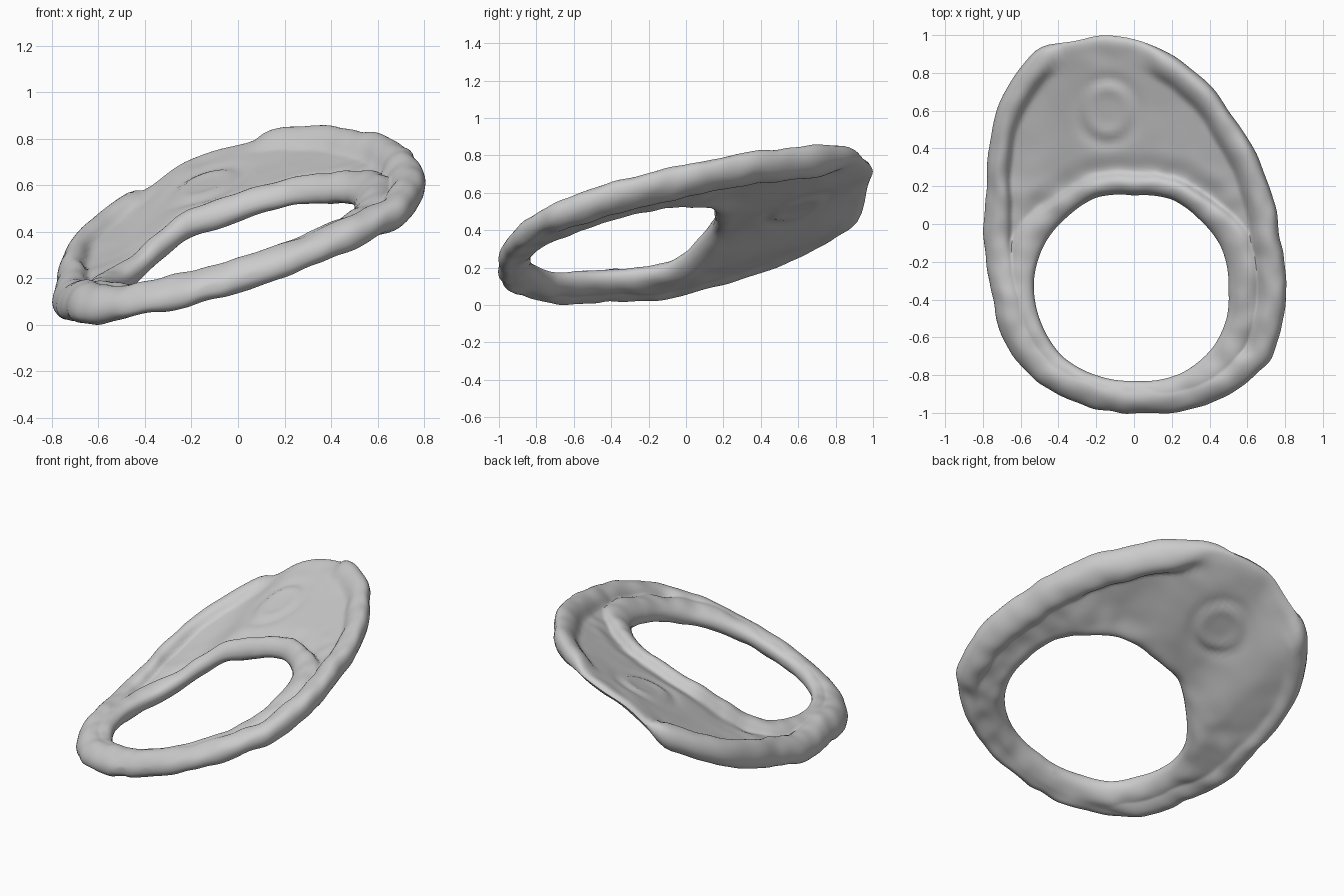
import bpy, bmesh, math
from mathutils import Vector, noise

cube = bpy.data.objects.get("Cube")
if cube:
    bpy.data.objects.remove(cube)

CX, CY = 0.0, -0.33      # centre of the hole
ANGLES, STEPS = 220, 46  # samples around, and across each side

# Outlines seen from above
OUTER = [(-.17, 1), (-.3, .97), (-.42, .955), (-.5, .94), (-.6, .82), (-.72, .65), (-.76, .45),
         (-.77, .2), (-.8, 0), (-.78, -.2), (-.74, -.4), (-.7, -.6), (-.55, -.8), (-.37, -.92),
         (-.1, -.99), (.1, -1), (.4, -.95), (.6, -.84), (.72, -.72), (.79, -.5), (.77, -.1),
         (.73, .15), (.62, .42), (.5, .6), (.38, .75), (.25, .87), (.1, .94), (0, .98)]
HOLE = [(0, .15), (.2, .13), (.35, .02), (.46, -.12), (.5, -.35), (.49, -.5), (.42, -.65),
        (.25, -.79), (0, -.83), (-.2, -.8), (-.38, -.7), (-.48, -.55), (-.53, -.3),
        (-.47, -.1), (-.35, .04), (-.2, .14)]


def radii(points):
    """Smoothed distance from the hole centre for every sample angle."""
    polar = sorted((math.atan2(y - CY, x - CX) % math.tau, math.hypot(x - CX, y - CY))
                   for x, y in points)
    polar = [(polar[-1][0] - math.tau, polar[-1][1])] + polar + [(polar[0][0] + math.tau, polar[0][1])]
    raw = []
    for i in range(ANGLES):
        a = math.tau * i / ANGLES
        for (a0, r0), (a1, r1) in zip(polar, polar[1:]):
            if a0 <= a <= a1:
                raw.append(r0 + (r1 - r0) * (a - a0) / (a1 - a0))
                break
    return [sum(raw[(i + k) % ANGLES] for k in (-1, 0, 1)) / 3 for i in range(ANGLES)]


def smooth(lo, hi, v):
    t = min(1, max(0, (v - lo) / (hi - lo)))
    return t * t * (3 - 2 * t)


def dome(d, width):
    """Half ellipse over 0..width, zero outside."""
    u = 2 * d / width - 1
    return math.sqrt(max(0, 1 - u * u))


def edge(d, r):
    """Quarter round that reaches full height at distance r."""
    return dome(min(d, r), 2 * r)


def base(x, y):
    """Tilted middle surface, bowed up at the back and sagging at the right back."""
    sag = .08 * smooth(-.6, 0, y) * smooth(.2, .5, -x)
    return .42 + .32 * x + .27 * y + .05 * max(0, y) ** 2 - sag


def rim_strength(x, y, soft):
    """The rim stops at both sides of the back edge."""
    gap = smooth(-.46, -.38, x) * (1 - smooth(.06, .12 + soft, x))
    return 1 - gap * smooth(.6 - soft, .75, y)


def emblem(x, y):
    """Round embossed ring on the plate."""
    d = math.hypot((x + .14) / .9, y - .6)
    return .011 * math.exp(-((d - .12) / .025) ** 2) - .011 * math.exp(-((d - .17) / .03) ** 2)


def top_height(x, y, d_in, d_out, ends):
    """Rim, collar with a dip behind it, and plate."""
    back = smooth(-.1, .2, y)
    rim = (.07 + .015 * smooth(-.85, -.5, y)) * dome(d_out, .16) * rim_strength(x, y, 0)
    collar = .065 * dome(d_in, .17 - .06 * back)
    dip = .03 * back * (1 - smooth(.1, .24, d_in))
    plate = (.02 + .012 * smooth(.3, 1, y) - dip + emblem(x, y)) * ends
    return max(rim, collar, plate)


def bottom_height(x, y, d_out, ends):
    """Full underside with a valley beside the left rim only."""
    valley = .045 * smooth(0, .35, x) * smooth(.05, .3, y)
    plate = (.065 - valley - .035 * smooth(.7, 1, y) + emblem(x, y)) * ends
    rim = (.06 + .02 * smooth(-.85, -.6, y)) * dome(d_out, .17) * rim_strength(x, y, .25)
    return max(rim, plate)


def height(x, y, d_in, d_out, side):
    ends = edge(d_in, .08) * edge(d_out, .06)
    if side > 0:
        h = top_height(x, y, d_in, d_out, ends)
    else:
        h = -bottom_height(x, y, d_out, ends)
    lump = .012 * noise.noise(Vector((x * 9, y * 9, side * 3))) * ends
    lump *= 1 - .8 * smooth(.1, .4, y) * smooth(.1, .25, d_out)
    front = .02 * (1 - smooth(-.85, -.6, y))
    return base(x, y) + front + h + lump


# Ring-shaped plate: a closed section swept around the hole
outer, inner = radii(OUTER), radii(HOLE)
bm = bmesh.new()
loops = []
for i in range(ANGLES):
    a = math.tau * i / ANGLES
    width = outer[i] - inner[i]
    width += .012 * noise.noise(Vector((math.cos(a) * 6, math.sin(a) * 6, 5)))
    loop = []
    for k in range(2 * STEPS):
        side = 1 if k <= STEPS else -1
        s = k if side > 0 else 2 * STEPS - k
        f = s / STEPS
        t = .5 * f + .5 * (.5 - .5 * math.cos(math.pi * f))
        r = inner[i] + t * width
        x, y = CX + r * math.cos(a), CY + r * math.sin(a)
        z = height(x, y, t * width, (1 - t) * width, side)
        loop.append(bm.verts.new((x, y, z)))
    loops.append(loop)
for i in range(ANGLES):
    p, q = loops[i], loops[(i + 1) % ANGLES]
    for k in range(2 * STEPS):
        n = (k + 1) % (2 * STEPS)
        bm.faces.new((p[k], q[k], q[n], p[n]))
for _ in range(2):
    bmesh.ops.smooth_vert(bm, verts=bm.verts, factor=.4, use_axis_z=True)
bmesh.ops.recalc_face_normals(bm, faces=bm.faces)

# Stand it on the floor
low = min(v.co.z for v in bm.verts)
bmesh.ops.translate(bm, vec=(0, 0, -low), verts=bm.verts)

mesh = bpy.data.meshes.new("rimmed_plate")
bm.to_mesh(mesh)
bm.free()
plate = bpy.data.objects.new("rimmed_plate", mesh)
bpy.context.collection.objects.link(plate)

# Plain grey material
grey = bpy.data.materials.new("plain_grey")
grey.use_nodes = True
colour = (.6, .6, .6, 1)
grey.diffuse_color = colour
grey.node_tree.nodes["Principled BSDF"].inputs["Base Color"].default_value = colour
mesh.materials.append(grey)

bpy.context.view_layer.objects.active = plate
plate.select_set(True)
bpy.ops.object.shade_smooth_by_angle(angle=math.radians(60))
